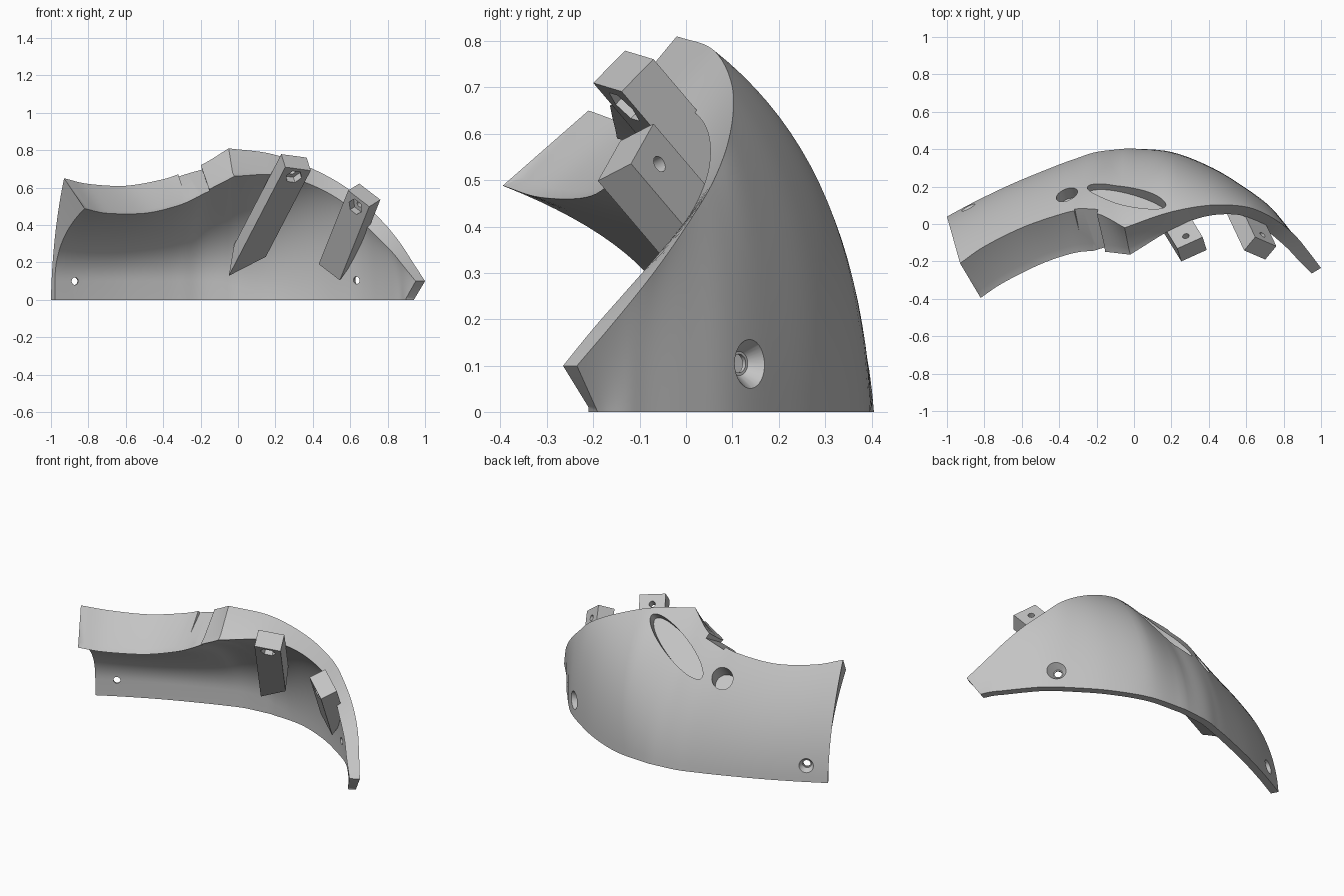
import bpy, bmesh, math
from mathutils import Vector, Matrix

old = bpy.data.objects.get("Cube")
if old:
    bpy.data.objects.remove(old)

grey = bpy.data.materials.new("plain grey")
grey.use_nodes = True
grey.diffuse_color = (0.55, 0.55, 0.55, 1)
grey.node_tree.nodes["Principled BSDF"].inputs["Base Color"].default_value = (0.55, 0.55, 0.55, 1)


def make_object(name, bm):
    bm.normal_update()
    bmesh.ops.recalc_face_normals(bm, faces=bm.faces)
    mesh = bpy.data.meshes.new(name)
    bm.to_mesh(mesh)
    bm.free()
    mesh.materials.append(grey)
    obj = bpy.data.objects.new(name, mesh)
    bpy.context.collection.objects.link(obj)
    return obj


def frame(centre, normal, along):
    """Matrix with local z on the normal and local x near the given direction."""
    z = Vector(normal).normalized()
    x = Vector(along)
    x = (x - z * x.dot(z)).normalized()
    rot = Matrix((x, z.cross(x), z)).transposed().to_4x4()
    return Matrix.Translation(centre) @ rot


cutters = []


def add_cutter(target, bm):
    cutter = make_object(f"{target.name}_cutter_{len(cutters)}", bm)
    cutter.hide_render = True
    cutters.append(cutter)
    mod = target.modifiers.new(cutter.name, "BOOLEAN")
    mod.operation = "DIFFERENCE"
    mod.solver = "EXACT"
    mod.object = cutter


def cut(target, matrix, r1, r2, depth, sides=48, stretch=1, shift=0):
    """Subtract a cone or cylinder whose axis is local z."""
    bm = bmesh.new()
    bmesh.ops.create_cone(bm, cap_ends=True, segments=sides, radius1=r1, radius2=r2, depth=depth)
    bm.transform(matrix @ Matrix.Translation((0, 0, shift)) @ Matrix.Diagonal((stretch, 1, 1, 1)))
    add_cutter(target, bm)


# Shell stations: bottom edge (x, y), outer rim (x, y, z), inner rim (x, y, z)
stations = [
    (-1, .04, -.93, -.21, .65, -.82, -.39, .5),
    (-.84, .125, -.8, -.12, .62, -.7, -.31, .475),
    (-.64, .22, -.6, -.02, .61, -.5, -.21, .475),
    (-.42, .31, -.4, .05, .645, -.34, -.155, .51),
    (-.31, .35, -.3, .07, .68, -.24, -.14, .55),
    (-.2, .385, -.18, .05, .73, -.14, -.145, .61),
    (-.03, .405, -.05, -.02, .81, -.02, -.16, .67),
    (.2, .385, .18, .06, .78, .2, -.03, .67),
    (.42, .3, .4, .1, .7, .38, .04, .62),
    (.6, .19, .58, .095, .6, .55, .05, .53),
    (.72, .1, .69, .06, .5, .65, .01, .43),
    (.8, .01, .79, 0, .4, .74, -.06, .34),
    (.87, -.08, .87, -.07, .3, .82, -.13, .26),
    (.91, -.13, .935, -.15, .2, .885, -.2, .18),
    (.94, -.19, 1, -.235, .1, .95, -.265, .1),
]
PEAK = 6


def spline(points, steps):
    """Smooth interpolation through every station."""
    pts = [Vector(p) for p in points]
    pts = [2 * pts[0] - pts[1]] + pts + [2 * pts[-1] - pts[-2]]
    out = []
    for a, b, c, d in zip(pts, pts[1:], pts[2:], pts[3:]):
        for i in range(steps):
            t = i / steps
            out.append(b + (c - a) * t / 2 + (a - 2.5 * b + 2 * c - d / 2) * t ** 2
                       + (1.5 * (b - c) + (d - a) / 2) * t ** 3)
    return out + [pts[-2]]


def rise(foot, top, n, pull, height):
    """Section curve from the bottom edge up to the rim."""
    ctrl = foot.lerp(top, pull)
    ctrl.z = foot.z + (top.z - foot.z) * height
    ts = [i / n for i in range(n + 1)]
    return [foot * (1 - t) ** 2 + ctrl * 2 * t * (1 - t) + top * t * t for t in ts]


# Shell: closed sections lofted along its length
rows = spline(stations[:PEAK + 1], 6)[:-1] + spline(stations[PEAK:], 6)
N, WALL = 20, 0.045
bm = bmesh.new()
rings = []
for i, row in enumerate(rows):
    before, after = rows[max(i - 1, 0)], rows[min(i + 1, len(rows) - 1)]
    outward = Vector((before[1] - after[1], after[0] - before[0], 0)).normalized()
    foot = Vector((row[0], row[1], 0))
    rim, edge = Vector(row[2:5]), Vector(row[5:8])
    thick = min(1, max(0, (.2 - row[0]) / .3))
    tip = max(0, 1 - (len(rows) - 1 - i) / 6)
    outer = rise(foot, rim, N, max(.1 * thick, tip / 2), .67 - .14 * thick - .17 * tip)
    # narrow ledge along the inner rim, and a crease low on the thick side
    ledge = edge.lerp(rim, .12).lerp(edge + Vector((-.01, .035, .005)), thick)
    edge += Vector((0, -.005, -.012)) * thick
    base = foot - outward * WALL
    lifted = base + Vector((0, 0, .01 + .09 * thick))
    inner = [base] + rise(lifted, edge, N - 1, tip / 2, .67 - .07 * thick - .17 * tip)
    rings.append([bm.verts.new(p) for p in outer + [ledge] + inner[::-1]])
count = len(rings[0])
for a, b in zip(rings, rings[1:]):
    for j in range(count):
        k = (j + 1) % count
        bm.faces.new((a[j], a[k], b[k], b[j]))
for ring in (rings[0], rings[-1]):
    bm.faces.new(ring[N:N + 3])
    for j in range(N):
        bm.faces.new((ring[j], ring[j + 1], ring[-j - 2], ring[-j - 1]))
shell = make_object("curved_shell", bm)

# Notch in the rim beside the peak
bm = bmesh.new()
bmesh.ops.create_cube(bm, size=1)
bm.transform(frame((-.245, -.03, .655), (-.25, -.5, .8), (1, 0, .35)) @ Matrix.Diagonal((.13, .5, .07, 1)))
add_cutter(shell, bm)

# Oval recess and round pocket on the upper back
cut(shell, frame((-.04, .15, .633), (-.15, .72, .68), (1, -.3, .54)), .07, .07, .12, 64, 3.5)
cut(shell, frame((-.36, .16, .525), (-.2, .65, .7), (1, 0, 0)), .06, .06, .2)

# Countersunk screw holes near both ends
for spot, normal in (((-.89, .095, .1), (-.45, .9, 0)), ((.66, .135, .105), (.72, .69, 0))):
    m = frame(spot, normal, (0, 0, 1))
    cut(shell, m, .02, .02, .3, 32)
    cut(shell, m, .026, .06, .05, 32, shift=-.005)


# Mounting posts: slanted boxes with a bolt hole and a hexagonal nut recess
def post(name, end, axis, facing, long_side, short_side, skew):
    d = Vector(axis).normalized()
    h = Vector(facing)
    h = (h - d * h.dot(d)).normalized()
    w = d.cross(h)
    end = Vector(end)
    bm = bmesh.new()
    bmesh.ops.create_cube(bm, size=2)
    for v in bm.verts:
        length = (short_side if v.co.z > 0 else long_side) - skew * v.co.y
        reach = length if v.co.x > 0 else 0
        v.co = end + d * reach + w * v.co.y * .075 + h * v.co.z * .05
    obj = make_object(name, bm)
    m = frame(end + d * .06, h, d)
    cut(obj, m, .018, .018, .3, 24)
    cut(obj, m, .045, .045, .08, 6, shift=-.05)
    return obj


posts = [
    post("centre_post", (.31, -.135, .735), (-.52, .85, -1), (-.25, .74, .62), .735, .6, .085),
    post("side_post", (.675, -.13, .56), (-.4, .85, -1), (.56, .68, .35), .54, .4, 0),
]

# Apply all cuts, then smooth the curves and keep the edges sharp
parts = [shell] + posts
bpy.context.view_layer.update()
graph = bpy.context.evaluated_depsgraph_get()
meshes = [bpy.data.meshes.new_from_object(obj.evaluated_get(graph)) for obj in parts]
for obj, mesh in zip(parts, meshes):
    obj.modifiers.clear()
    obj.data = mesh
for cutter in cutters:
    bpy.data.objects.remove(cutter)
bpy.ops.object.select_all(action="DESELECT")
for obj in parts:
    obj.select_set(True)
bpy.context.view_layer.objects.active = shell
bpy.ops.object.shade_smooth_by_angle(angle=math.radians(30))
